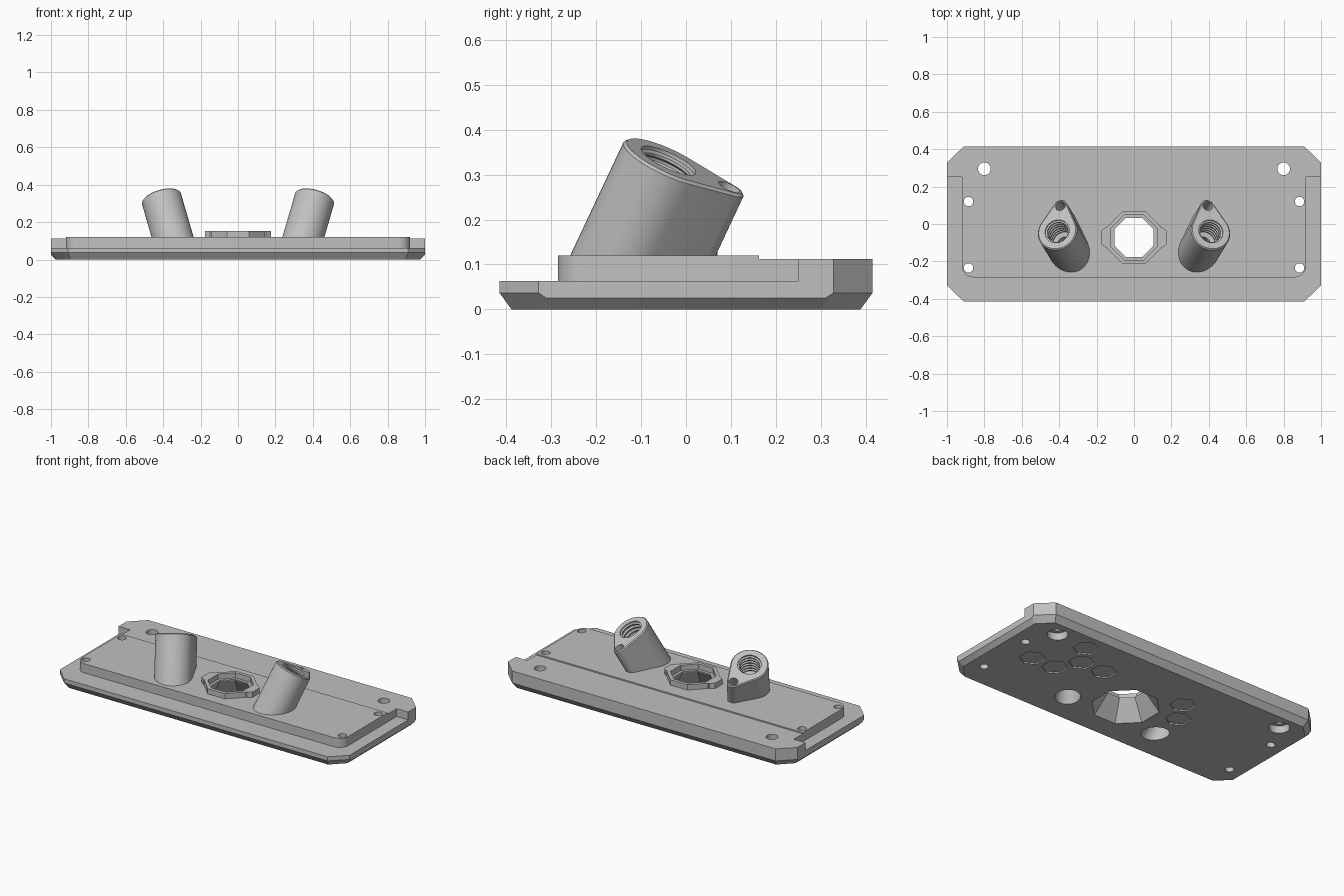
import bpy, bmesh, math
from mathutils import Vector

if "Cube" in bpy.data.objects:
    bpy.data.objects.remove(bpy.data.objects["Cube"])

GREY = (0.53, 0.53, 0.53, 1)
grey = bpy.data.materials.new("plain_grey")
grey.use_nodes = True
grey.diffuse_color = GREY
grey.node_tree.nodes["Principled BSDF"].inputs["Base Color"].default_value = GREY


def loft(name, rings):
    """Closed solid through rings of equal point count."""
    bm = bmesh.new()
    rows = [[bm.verts.new(p) for p in r] for r in rings]
    n = len(rows[0])
    for a, b in zip(rows, rows[1:]):
        for i in range(n):
            j = (i + 1) % n
            bm.faces.new((a[i], a[j], b[j], b[i]))
    bm.faces.new(rows[0])
    bm.faces.new(rows[-1])
    bmesh.ops.recalc_face_normals(bm, faces=bm.faces)
    me = bpy.data.meshes.new(name)
    bm.to_mesh(me)
    bm.free()
    me.materials.append(grey)
    ob = bpy.data.objects.new(name, me)
    bpy.context.scene.collection.objects.link(ob)
    return ob


def prism(name, pts, z0, z1):
    return loft(name, [[(x, y, z) for x, y in pts] for z in (z0, z1)])


def mirrored(pts):
    """Close a right-hand outline with its mirror image in x."""
    return pts + [(-p[0], *p[1:]) for p in reversed(pts)]


def polygon(x, y, r, n, turn=0.0):
    angles = [turn + math.tau * i / n for i in range(n)]
    return [(x + r * math.cos(a), y + r * math.sin(a)) for a in angles]


def boolean(target, other, op):
    mod = target.modifiers.new("cut", "BOOLEAN")
    mod.operation, mod.object = op, other
    for solver in ("EXACT", "MANIFOLD"):
        mod.solver = solver
        deps = bpy.context.evaluated_depsgraph_get()
        me = bpy.data.meshes.new_from_object(target.evaluated_get(deps))
        if me.polygons:
            target.data = me
            break
    target.modifiers.clear()
    bpy.data.objects.remove(other)


def drill(target, x, y, r, z0=-0.1, z1=0.3, n=32, turn=0.0):
    boolean(target, prism("drill", polygon(x, y, r, n, turn), z0, z1), "DIFFERENCE")


def plate_ring(pts):
    """Full outline of the plate from three points of its rear left corner."""
    front = [(x, -y, z) for x, y, z in reversed(pts)]
    return mirrored(front + pts)


# Base plate: clipped corners and a chamfered underside
plate = loft("base_plate", [
    plate_ring([(0.973, 0.295, 0), (0.973, 0.31, 0), (0.895, 0.388, 0)]),
    plate_ring([(1, 0.31, 0.025), (1, 0.328, 0.037), (0.91, 0.415, 0.037)]),
    plate_ring([(1, 0.31, 0.063), (1, 0.328, 0.063), (0.91, 0.415, 0.063)])])

# Raised rear ledge
ledge = [(0.92, 0.1), (0.92, 0.25), (1, 0.25), (1, 0.328), (0.91, 0.415)]
boolean(plate, prism("rear_ledge", mirrored(ledge), 0.05, 0.112), "UNION")

# Raised front panel with rounded front corners
rad = 0.06
corner = [(0.92 - rad + rad * math.cos(a), -0.285 + rad - rad * math.sin(a))
          for a in (math.pi / 2 * i / 8 for i in range(9))]
panel = prism("front_panel", mirrored([(0.92, 0.162)] + corner), 0.05, 0.12)
boolean(plate, panel, "UNION")

# Screw holes, the rear pair counterbored from below
for s in (-1, 1):
    drill(plate, s * 0.8, 0.295, 0.034)
    drill(plate, s * 0.8, 0.295, 0.058, -0.1, 0.045)
    for y in (0.12, -0.235):
        drill(plate, s * 0.885, y, 0.025)

# Hexagonal recesses underneath
for x, y in ((0.58, 0.28), (0.74, 0.01), (0.58, 0.01), (0.5, 0.145), (0.34, 0.145), (-0.23, 0.145), (-0.31, 0.01)):
    drill(plate, x, y, 0.074, -0.1, 0.008, 6, math.pi / 6)

# Central window flaring towards the underside
CY = -0.072
EIGHTH = math.pi / 8
flare = [(-0.05, 0.23), (0.115, 0.113), (0.3, 0.113)]
boolean(plate, loft("flare", [[(x, y, z) for x, y in polygon(0, CY, r, 8, EIGHTH)] for z, r in flare]),
        "DIFFERENCE")

# Collar around the window with two side tabs
collar = prism("window_collar", polygon(0, CY, 0.154, 8, EIGHTH), 0.11, 0.153)
for s in (-1, 1):
    tab = [(s * x, CY + y) for x, y in ((0.1, -0.055), (0.15, -0.055), (0.176, -0.035),
                                        (0.176, 0.035), (0.15, 0.055), (0.1, 0.055))]
    boolean(collar, prism("tab", tab, 0.11, 0.153), "UNION")
drill(collar, 0, CY, 0.132, 0, 0.3, 8, EIGHTH)


def teardrop(big, small, gap):
    """Outline of a large circle joined to a small one along +v."""
    lean = math.asin((big - small) / gap)
    pts = []
    for i in range(33):
        a = math.pi - lean + (math.pi + 2 * lean) * i / 32
        pts.append((big * math.cos(a), big * math.sin(a)))
    for i in range(13):
        a = lean + (math.pi - 2 * lean) * i / 12
        pts.append((small * math.cos(a), gap + small * math.sin(a)))
    return pts


# Leaning posts, each with a threaded bore and a pin hole
posts = []
for s, name in ((1, "left_post"), (-1, "right_post")):
    w = Vector((s * 0.29, 0.47, 1)).normalized()
    v = (Vector((0, 1, 0)) - w * w.y).normalized()
    u = v.cross(w)
    top = Vector((s * 0.411, -0.039, 0.331))

    def place(p, t):
        return top + u * p[0] + v * p[1] + w * t

    def lathe(profile, offset=0.0):
        return loft("bore", [[place(p, t) for p in polygon(0, offset, r, 32)] for t, r in profile])

    edge = [place(p, -0.006) for p in teardrop(0.108, 0.036, 0.15)]
    foot = [p - w * ((p.z - 0.06) / w.z) for p in edge]
    post = loft(name, [foot, edge, [place(p, 0) for p in teardrop(0.102, 0.03, 0.15)]])

    bore = [(0.05, 0.067), (-0.008, 0.067)]
    for i in range(6):
        t = -0.012 - 0.024 * i
        bore += [(t, 0.058), (t - 0.006, 0.058), (t - 0.012, 0.067), (t - 0.018, 0.067)]
    bore += [(-0.16, 0.04), (-0.25, 0.04), (-0.252, 0.07), (-0.5, 0.07)]
    boolean(post, lathe(bore), "DIFFERENCE")
    boolean(post, lathe([(0.05, 0.026), (-0.15, 0.026)], 0.148), "DIFFERENCE")
    boolean(plate, lathe(bore), "DIFFERENCE")
    posts.append(post)

# Smooth the round walls, keep hard edges
bpy.ops.object.select_all(action="DESELECT")
for ob in [plate, collar] + posts:
    ob.select_set(True)
bpy.context.view_layer.objects.active = plate
bpy.ops.object.shade_smooth_by_angle(angle=math.radians(28))
